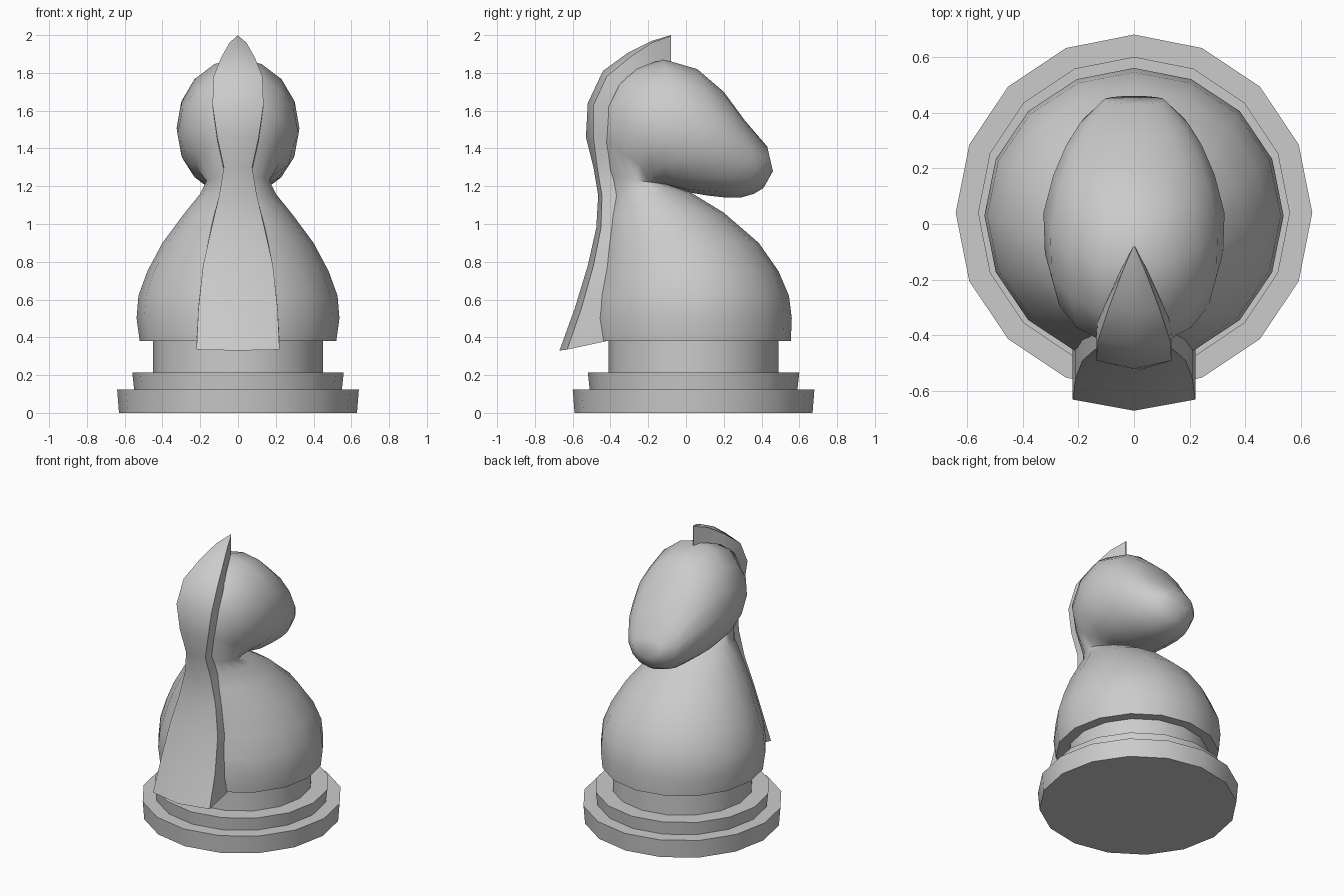
import bpy
import math
from mathutils import Vector

SIDES = 16


def loft(name, rings, angle):
    """Skin a list of equal-length point rings, cap both ends and shade."""
    n = len(rings[0])
    verts = [p for ring in rings for p in ring]
    faces = [(i * n + j, i * n + (j + 1) % n, (i + 1) * n + (j + 1) % n, (i + 1) * n + j)
             for i in range(len(rings) - 1) for j in range(n)]
    faces.append(tuple(reversed(range(n))))
    faces.append(tuple(range(len(verts) - n, len(verts))))
    mesh = bpy.data.meshes.new(name)
    mesh.from_pydata(verts, [], faces)
    obj = bpy.data.objects.new(name, mesh)
    bpy.context.collection.objects.link(obj)
    bpy.ops.object.select_all(action='DESELECT')
    obj.select_set(True)
    bpy.context.view_layer.objects.active = obj
    # consistent outward normals
    bpy.ops.object.mode_set(mode='EDIT')
    bpy.ops.mesh.select_all(action='SELECT')
    bpy.ops.mesh.normals_make_consistent(inside=False)
    bpy.ops.object.mode_set(mode='OBJECT')
    bpy.ops.object.shade_smooth_by_angle(angle=math.radians(angle))
    return obj


def oval(back, front, w):
    """Ring in a tilted plane through a back and a front (y, z) point."""
    b, f = Vector((0, *back)), Vector((0, *front))
    mid, half = (b + f) / 2, (f - b) / 2
    return [mid + half * math.cos(a) + Vector((w * math.sin(a), 0, 0))
            for a in (2 * math.pi * k / SIDES for k in range(SIDES))]


# Stepped round base: bottom z, top z, bottom radius, top radius
for name, z0, z1, r0, r1 in [("base_plinth", 0, 0.125, 0.63, 0.64),
                             ("base_step", 0.125, 0.215, 0.55, 0.56),
                             ("base_collar", 0.215, 0.385, 0.45, 0.45)]:
    loft(name, [oval((0.04 - r, z), (0.04 + r, z), r) for z, r in ((z0, r0), (z1, r1))], 30)

# Chest, neck and head as one swept form: back point, front point, half width
sections = [
    ((-0.49, 0.38), (0.555, 0.38), 0.52),
    ((-0.50, 0.50), (0.56, 0.50), 0.537),
    ((-0.485, 0.62), (0.545, 0.62), 0.527),
    ((-0.46, 0.75), (0.49, 0.75), 0.48),
    ((-0.44, 0.90), (0.385, 0.90), 0.40),
    ((-0.42, 1.05), (0.20, 1.06), 0.285),
    ((-0.40, 1.15), (0.02, 1.17), 0.20),
    ((-0.41, 1.25), (-0.10, 1.21), 0.165),
    ((-0.45, 1.45), (-0.05, 1.19), 0.22),
    ((-0.44, 1.65), (0.03, 1.165), 0.29),
    ((-0.33, 1.80), (0.12, 1.15), 0.32),
    ((-0.13, 1.875), (0.21, 1.14), 0.325),
    ((0.06, 1.82), (0.29, 1.14), 0.29),
    ((0.20, 1.70), (0.36, 1.16), 0.245),
    ((0.31, 1.55), (0.41, 1.19), 0.195),
    ((0.43, 1.41), (0.46, 1.28), 0.11),
]
loft("body_and_head", [oval(*s) for s in sections], 65)

# Mane: half width, then (y, z) of ridge, outer edge and inner edge
mane = [
    (0.22, (-0.67, 0.33), (-0.63, 0.335), (-0.42, 0.38)),
    (0.21, (-0.59, 0.55), (-0.555, 0.55), (-0.42, 0.56)),
    (0.185, (-0.52, 0.78), (-0.49, 0.78), (-0.38, 0.78)),
    (0.14, (-0.475, 0.98), (-0.45, 0.98), (-0.35, 1.00)),
    (0.10, (-0.465, 1.15), (-0.445, 1.15), (-0.345, 1.15)),
    (0.075, (-0.49, 1.30), (-0.47, 1.30), (-0.38, 1.28)),
    (0.11, (-0.53, 1.46), (-0.49, 1.46), (-0.40, 1.44)),
    (0.135, (-0.52, 1.64), (-0.49, 1.63), (-0.41, 1.62)),
    (0.13, (-0.44, 1.81), (-0.42, 1.78), (-0.35, 1.74)),
    (0.09, (-0.31, 1.905), (-0.30, 1.88), (-0.26, 1.82)),
    (0.045, (-0.18, 1.97), (-0.18, 1.96), (-0.16, 1.86)),
    (0.003, (-0.08, 2.00), (-0.08, 1.995), (-0.08, 1.86)),
]
loft("mane", [[(0, *r), (w, *e), (w, *i), (-w, *i), (-w, *e)] for w, r, e, i in mane], 40)
